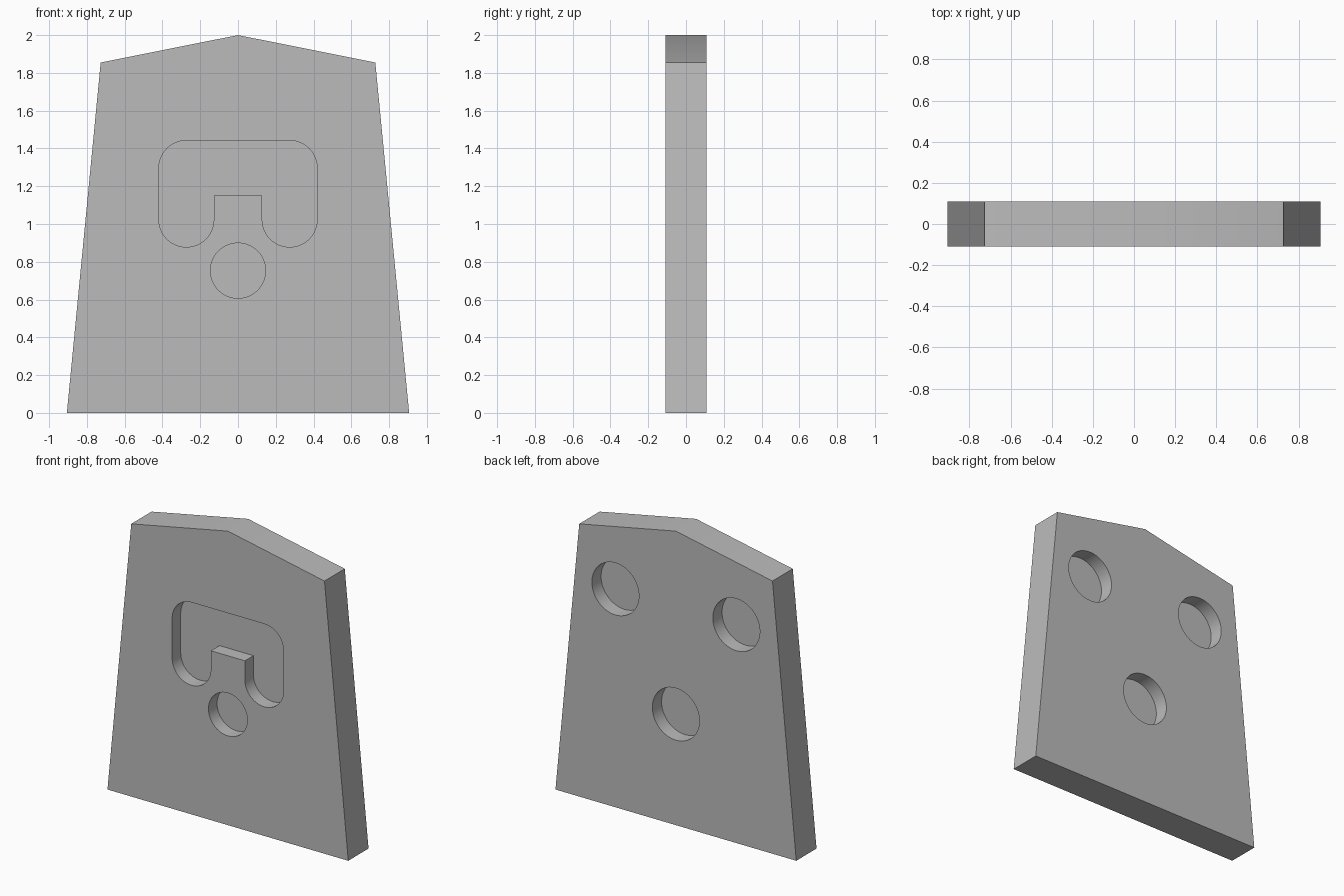
import bpy
import bmesh
from math import cos, sin, radians

HALF_DEPTH = 0.109
FRONT_POCKET, BACK_POCKET = 0.092, 0.099

if "Cube" in bpy.data.objects:
    bpy.data.objects.remove(bpy.data.objects["Cube"])

grey = bpy.data.materials.new("plain_grey")
grey.use_nodes = True
colour = (0.5, 0.5, 0.5, 1)
grey.diffuse_color = colour
grey.node_tree.nodes["Principled BSDF"].inputs["Base Color"].default_value = colour


def prism(name, outline, y0, y1):
    """Extrude an (x, z) outline from y0 to y1."""
    bm = bmesh.new()
    face = bm.faces.new([bm.verts.new((x, y0, z)) for x, z in outline])
    grown = bmesh.ops.extrude_face_region(bm, geom=[face])["geom"]
    verts = [v for v in grown if isinstance(v, bmesh.types.BMVert)]
    bmesh.ops.translate(bm, verts=verts, vec=(0, y1 - y0, 0))
    bmesh.ops.recalc_face_normals(bm, faces=bm.faces)
    mesh = bpy.data.meshes.new(name)
    bm.to_mesh(mesh)
    bm.free()
    mesh.materials.append(grey)
    obj = bpy.data.objects.new(name, mesh)
    bpy.context.collection.objects.link(obj)
    return obj


def arc(cx, cz, r, start, end, steps):
    angles = [radians(start + (end - start) * i / steps) for i in range(steps + 1)]
    return [(cx + r * cos(a), cz + r * sin(a)) for a in angles]


def circle(cx, cz, r):
    return arc(cx, cz, r, 0, 360, 64)[:-1]


def mirrored(points):
    return points + [(-x, z) for x, z in reversed(points)]


# Tapered slab with a shallow gabled top
slab = prism("tapered_slab", [(-0.906, 0), (0.906, 0), (0.727, 1.855), (0, 2), (-0.727, 1.855)],
             -HALF_DEPTH, HALF_DEPTH)

# Rounded arch recess: square notch, round feet, round shoulders
inner, outer, r = 0.128, 0.419, 0.1455
arch = mirrored([(inner, 1.152)]
                + arc(inner + r, 0.878 + r, r, 180, 360, 32)
                + arc(outer - r, 1.442 - r, r, 0, 90, 16))

front = (-HALF_DEPTH - 0.1, -HALF_DEPTH + FRONT_POCKET)
back = (HALF_DEPTH - BACK_POCKET, HALF_DEPTH + 0.1)
cutters = [prism("arch_cutter", arch, *front),
           prism("front_hole_cutter", circle(0, 0.753, 0.146), *front)]

# Three round sockets in the back
for x, z in ((-0.455, 1.485), (0.455, 1.485), (0, 0.755)):
    cutters.append(prism("back_socket_cutter", circle(x, z, 0.177), *back))

# Cut every recess, then drop the cutters
bpy.ops.object.select_all(action="DESELECT")
bpy.context.view_layer.objects.active = slab
slab.select_set(True)
for cutter in cutters:
    cut = slab.modifiers.new("recess", "BOOLEAN")
    cut.operation = "DIFFERENCE"
    cut.solver = "EXACT"
    cut.object = cutter
    bpy.ops.object.modifier_apply(modifier=cut.name)
    bpy.data.objects.remove(cutter)

bpy.ops.object.shade_smooth_by_angle(angle=radians(30))
